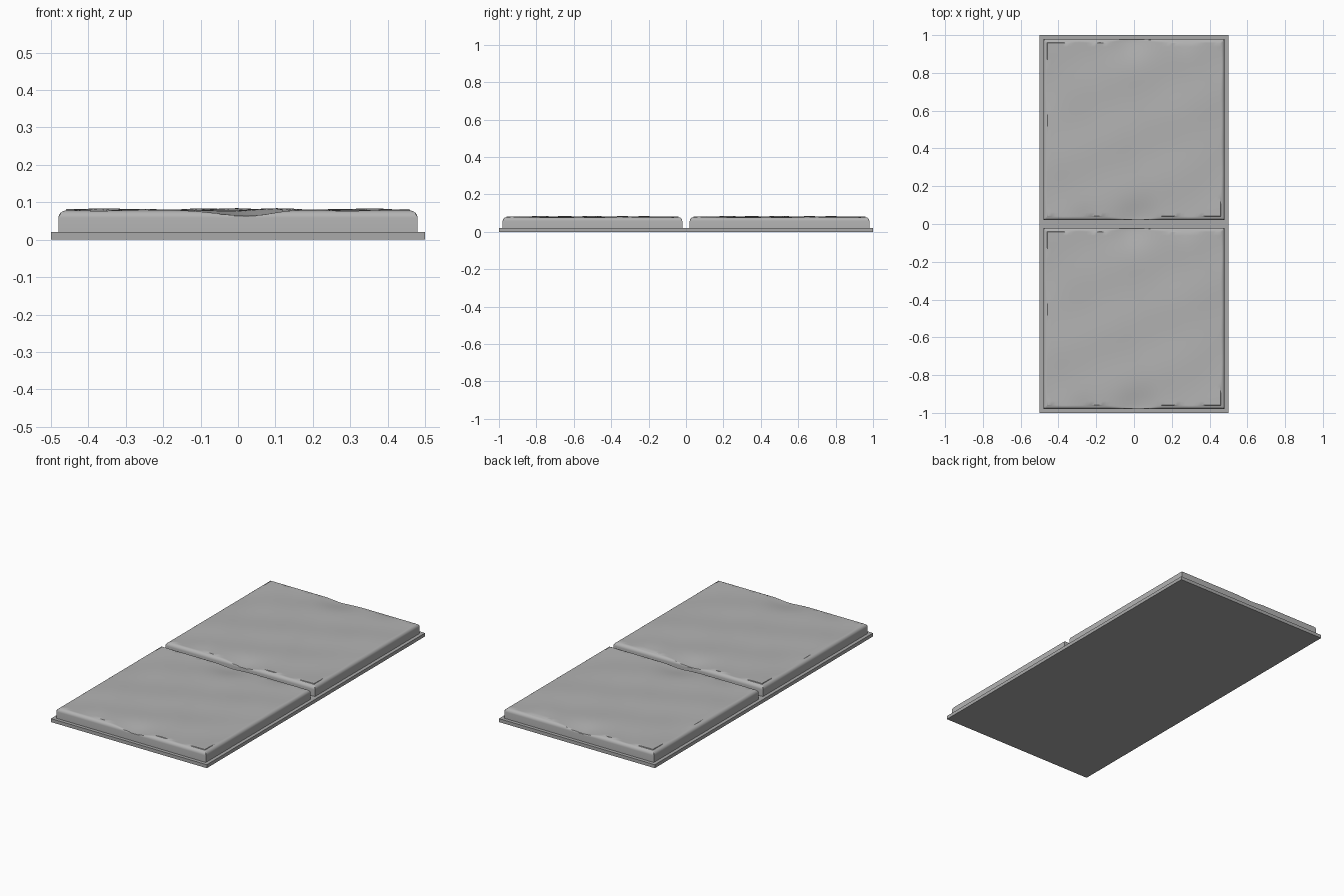
import bpy, bmesh, math

old = bpy.data.objects.get("Cube")
if old:
    bpy.data.objects.remove(old)


def make_material(name, value):
    mat = bpy.data.materials.new(name)
    mat.use_nodes = True
    color = (value, value, value, 1)
    mat.diffuse_color = color
    mat.node_tree.nodes["Principled BSDF"].inputs["Base Color"].default_value = color
    return mat


def finish(bm, name, mat, location):
    mesh = bpy.data.meshes.new(name)
    bm.to_mesh(mesh)
    bm.free()
    mesh.materials.append(mat)
    obj = bpy.data.objects.new(name, mesh)
    obj.location = location
    bpy.context.collection.objects.link(obj)
    return obj


stone = make_material("stone grey", 0.45)
mortar = make_material("mortar grey", 0.40)

HALF, RADIUS, BASE, RIM = 0.48, 0.02, 0.02, 0.078


# Worn stone surface, the same when turned half round
def worn_height(x, y):
    z = 0.0795
    z += 0.0022 * math.cos(17 * x + 5 * y + 0.4 * math.cos(9 * y))
    z += 0.0014 * math.cos(8 * x - 19 * y)
    z += 0.0012 * math.cos(29 * x + 11 * y)
    for s in (1, -1):
        # chipped hollows along the four edges
        for cx, cy, wide, deep in ((0.02, -0.48, 0.07, 0.013),
                                   (-0.26, -0.48, 0.05, 0.006),
                                   (0.48, -0.17, 0.09, 0.006)):
            dx, dy = x - s * cx, y - s * cy
            z -= deep * math.exp(-(dx * dx + dy * dy) / (2 * wide * wide))
    return min(z, 0.085)


def slab_height(x, y):
    depth = max(0, HALF - max(abs(x), abs(y)))
    worn = worn_height(x, y)
    if depth > RADIUS + 0.0005:
        return worn
    t = min(1, depth / RADIUS)
    rounded = RIM - RADIUS + RADIUS * math.sqrt(1 - (1 - t) ** 2)
    return min(rounded, worn)


# Grid lines: close together over the rounded rim, even across the middle
edge = [HALF - RADIUS * (1 - math.cos(math.radians(a))) for a in range(0, 91, 15)]
edge.append(HALF - RADIUS - 0.0015)
inner = edge[-1]
steps = 44
lines = [-v for v in edge] + [inner * (2 * i / steps - 1) for i in range(1, steps)] + edge[::-1]


def make_slab(name, y):
    bm = bmesh.new()
    n = len(lines)
    grid = [[bm.verts.new((px, py, slab_height(px, py))) for px in lines] for py in lines]
    for j in range(n - 1):
        for i in range(n - 1):
            bm.faces.new((grid[j][i], grid[j][i + 1], grid[j + 1][i + 1], grid[j + 1][i]))
    # straight sides down to the base
    rim = [e for e in bm.edges if e.is_boundary]
    skirt = bmesh.ops.extrude_edge_only(bm, edges=rim)["geom"]
    for v in skirt:
        if isinstance(v, bmesh.types.BMVert):
            v.co.z = BASE
    bmesh.ops.recalc_face_normals(bm, faces=bm.faces)
    obj = finish(bm, name, stone, (0, y, 0))
    bpy.ops.object.select_all(action="DESELECT")
    obj.select_set(True)
    bpy.context.view_layer.objects.active = obj
    bpy.ops.object.shade_smooth_by_angle(angle=math.radians(30))


make_slab("front_slab", -0.5)
make_slab("back_slab", 0.5)

# Thin base plate under both slabs
bm = bmesh.new()
bmesh.ops.create_cube(bm, size=1)
bmesh.ops.scale(bm, vec=(1, 2, BASE), verts=bm.verts)
finish(bm, "base_plate", mortar, (0, 0, BASE / 2))
